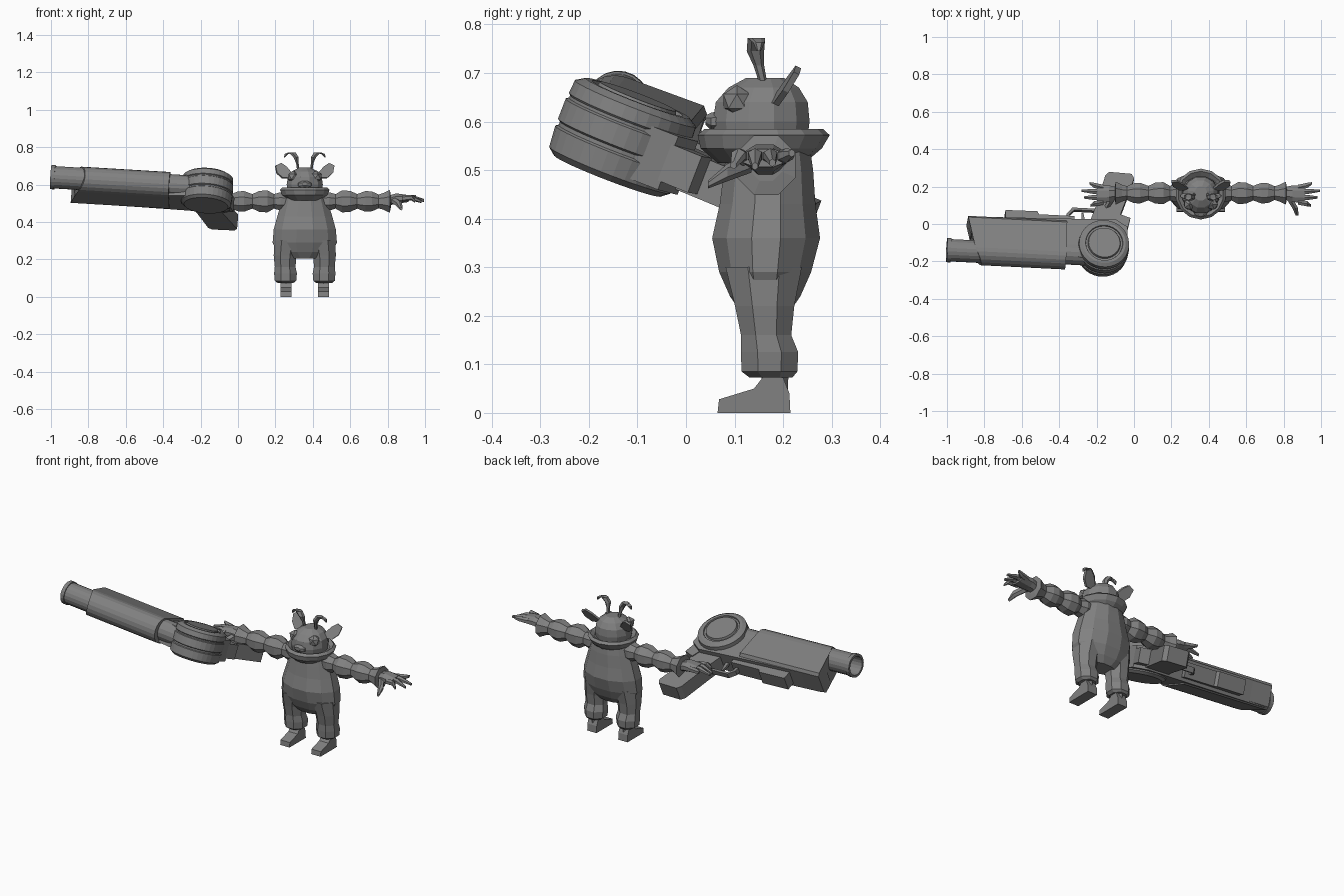
import bpy, bmesh, math
from mathutils import Vector, Matrix

grey = bpy.data.materials.new("grey")
grey.diffuse_color = (0.22, 0.22, 0.22, 1)
CX = 0.357  # figure centre line


def finish(name, bm, matrix=None):
    if matrix:
        bm.transform(matrix)
    bmesh.ops.recalc_face_normals(bm, faces=bm.faces)
    me = bpy.data.meshes.new(name)
    bm.to_mesh(me)
    bm.free()
    me.materials.append(grey)
    ob = bpy.data.objects.new(name, me)
    bpy.context.collection.objects.link(ob)
    return ob


def loft(name, rings, n=10, axis="z", matrix=None):
    """Skin rings of (x, y, z, radius_a, radius_b) lying across the given axis."""
    a, b = {"x": ((0, 1, 0), (0, 0, 1)), "y": ((1, 0, 0), (0, 0, 1)),
            "z": ((1, 0, 0), (0, 1, 0))}[axis]
    bm = bmesh.new()
    rows = []
    for x, y, z, ra, rb in rings:
        row = []
        for i in range(n):
            t = 2 * math.pi * (i + 0.5) / n
            row.append(bm.verts.new(Vector((x, y, z)) + Vector(a) * ra * math.cos(t)
                                    + Vector(b) * rb * math.sin(t)))
        rows.append(row)
    for p, q in zip(rows, rows[1:]):
        for i in range(n):
            j = (i + 1) % n
            bm.faces.new((p[i], p[j], q[j], q[i]))
    bm.faces.new(rows[0])
    bm.faces.new(rows[-1])
    return finish(name, bm, matrix)


def prism(name, pts, lo, hi, matrix=None):
    """Extrude an outline along its local z, from lo to hi."""
    bm = bmesh.new()
    f = bm.faces.new([bm.verts.new((x, y, lo)) for x, y in pts])
    r = bmesh.ops.extrude_face_region(bm, geom=[f])
    bmesh.ops.translate(bm, vec=(0, 0, hi - lo),
                        verts=[v for v in r["geom"] if isinstance(v, bmesh.types.BMVert)])
    return finish(name, bm, matrix)


# ---------- figure: centre parts ----------
loft("body", [(CX, .163, .205, .09, .05), (CX, .163, .24, .155, .075),
              (CX, .163, .29, .178, .098), (CX, .165, .36, .172, .115),
              (CX, .168, .43, .152, .102), (CX, .170, .50, .130, .095),
              (CX, .170, .57, .105, .085)], 12)
loft("collar", [(CX, .155, .515, .085, .09), (CX, .155, .545, .125, .125),
                (CX, .16, .572, .136, .136), (CX, .16, .585, .122, .122),
                (CX, .16, .565, .095, .095)], 14)
loft("head", [(CX, .155, .54, .09, .095), (CX, .155, .60, .100, .103),
              (CX, .156, .64, .094, .098), (CX, .16, .67, .07, .075),
              (CX, .163, .69, .034, .04)], 12)
loft("muzzle", [(CX, .09, .60, .045, .026), (CX, .052, .60, .036, .02),
                (CX, .04, .603, .016, .01)], 8, "y")

# ---------- figure: paired parts ----------
YZX = Matrix(((0, 0, 1, 0), (1, 0, 0, 0), (0, 1, 0, 0), (0, 0, 0, 1)))
for side, s in (("left", 1), ("right", -1)):
    X = lambda d: CX + s * d
    loft(side + "_trouser_leg",
         [(X(.103), .175, .073, .045, .048), (X(.103), .172, .085, .062, .062),
          (X(.103), .172, .125, .066, .064), (X(.105), .165, .16, .06, .056),
          (X(.105), .162, .22, .066, .066), (X(.095), .16, .30, .075, .085)], 8)
    loft(side + "_ankle", [(X(.1), .183, .04, .022, .027), (X(.1), .183, .09, .024, .028)], 6)
    prism(side + "_shoe", [(.065, 0), (.215, 0), (.213, .04), (.2, .073), (.158, .073),
                           (.14, .05), (.068, .028)],
          X(.1) - .03, X(.1) + .03, YZX)
    # sleeve of puffed segments with a flared cuff
    arm = [(.09, .045), (.13, .053), (.165, .042), (.20, .064), (.245, .06), (.28, .042),
           (.325, .06), (.36, .057), (.395, .04), (.42, .048), (.455, .066), (.46, .035)]
    loft(side + "_sleeve", [(X(d), .165, .51, r, r) for d, r in arm], 8, "x")
    loft(side + "_palm", [(X(.43), .165, .51, .03, .028), (X(.49), .162, .525, .048, .03),
                          (X(.555), .16, .525, .052, .02)], 8, "x")
    for i, (y0, y1, z1, d1) in enumerate([(.195, .218, .535, .595), (.17, .178, .515, .637),
                                         (.142, .142, .508, .625), (.118, .098, .51, .59)]):
        loft(f"{side}_finger_{i + 1}",
             [(X(.52), y0, .525, .017, .017), (X(.57), (y0 + y1) / 2, .53, .016, .015),
              (X(d1), y1, z1, .007, .008)], 6, "x")
    loft(side + "_thumb", [(X(.475), .135, .515, .02, .02), (X(.505), .085, .495, .018, .018),
                           (X(.515), .045, .47, .008, .008)], 6, "y")
    # eye, antenna and leaf-shaped ear
    bm = bmesh.new()
    bmesh.ops.create_icosphere(bm, subdivisions=1, radius=.033)
    finish(side + "_eye", bm, Matrix.Translation((X(.062), .105, .642)))
    loft(side + "_antenna", [(X(.034), .16, .675, .008, .008), (X(.04), .15, .715, .008, .011),
                             (X(.046), .143, .745, .016, .018),
                             (X(.068), .145, .772, .022, .018),
                             (X(.098), .15, .763, .012, .012),
                             (X(.108), .15, .745, .003, .004)], 6)
    ear = Matrix(((s * .90, s * -.30, .3, X(.07)), (.30, .45, -.8, .185),
                  (.32, .84, .4, .645), (0, 0, 0, 1)))
    prism(side + "_ear", [(0, -.01), (.045, -.03), (.085, -.012), (.105, .025), (.08, .05),
                          (.045, .04), (0, .012)], -.007, .007, ear)

# ---------- gun: local x backward, y toward the grip, z across ----------
u = Vector((1, -.05, -.06)).normalized()
d = Vector((0, .36, .93))
d = (d - u * d.dot(u)).normalized()
g = d.cross(u)
GUN = Matrix((u, g, d)).transposed().to_4x4()
GUN.translation = (-.165, -.13, .57)

# round-topped slide whose nose is cut back around the barrel
outline = [(-.055 - .07 * math.cos(t), .07 * math.sin(t))
           for t in [math.pi * (i / 10 - .5) for i in range(11)]] + [(.115, .07), (.128, .055),
                                                                (.128, -.055), (.115, -.07)]
bm = bmesh.new()
nose = [bm.verts.new((-.73 + max(0, .02 - y) * .55, y, z - .005)) for y, z in outline]
tail = [bm.verts.new((-.2, y, z - .005)) for y, z in outline]
for i in range(len(outline)):
    j = (i + 1) % len(outline)
    bm.faces.new((nose[i], nose[j], tail[j], tail[i]))
bm.faces.new(nose)
bm.faces.new(tail)
finish("slide", bm, GUN)

loft("barrel", [(-.55, -.055, 0, .06, .06), (-.815, -.055, 0, .06, .06),
                (-.815, -.055, 0, .065, .065), (-.837, -.055, 0, .065, .065),
                (-.837, -.055, 0, .052, .052), (-.72, -.055, 0, .052, .052)], 20, "x", GUN)
loft("breech", [(-.22, -.04, 0, .06, .06), (-.08, -.04, 0, .06, .06)], 16, "x", GUN)

# drum magazine with grooves and a raised rim
drum = [(-.088, .095), (-.088, .118), (-.075, .134), (-.03, .138), (-.026, .132), (-.018, .132),
        (-.014, .138), (.03, .138), (.034, .132), (.04, .132), (.044, .136), (.072, .134),
        (.084, .115), (.084, .1), (.076, .098), (.076, .088), (.088, .084)]
loft("drum", [(0, 0, z, r, r) for z, r in drum], 32, "z", GUN)

prism("frame", [(-.71, .04), (-.28, .04), (-.215, -.06), (-.1, -.08), (.06, -.06), (.125, .03),
                (.125, .11), (.06, .15), (-.2, .14), (-.71, .125)], -.068, .05, GUN)
prism("under_rail", [(-.53, .11), (-.53, .18), (-.36, .182), (-.35, .165), (-.16, .165),
                     (-.16, .11)], -.05, .03, GUN)
prism("grip", [(-.09, .1), (.06, .1), (.09, .2), (.155, .4), (.14, .425), (.02, .43),
               (.0, .41), (-.05, .22)], -.058, .025, GUN)
prism("back_strap", [(.03, .06), (.12, .08), (.14, .17), (.08, .19)], -.05, .03, GUN)
# trigger guard and trigger
prism("trigger_guard", [(-.2, .13), (-.2, .19), (-.17, .225), (-.05, .225), (-.05, .212),
                        (-.16, .212), (-.185, .185), (-.185, .13)], -.03, .0, GUN)
prism("trigger", [(-.12, .13), (-.095, .13), (-.11, .2), (-.12, .2)], -.022, -.008, GUN)
